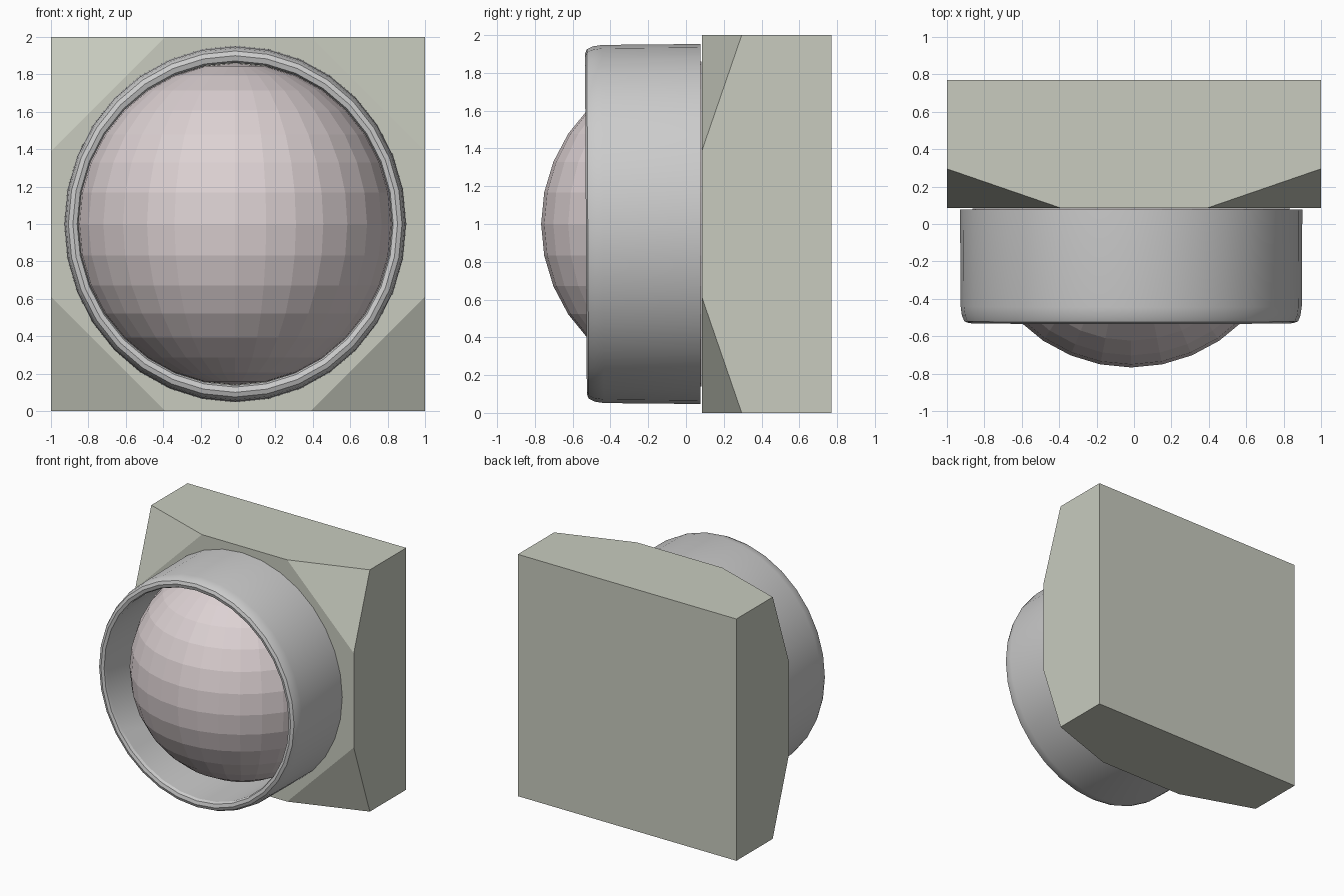
import bpy, bmesh, math
from mathutils import Vector

if "Cube" in bpy.data.objects:
    bpy.data.objects.remove(bpy.data.objects["Cube"])

CX, CZ, FACE = -0.015, 1.0, 0.083   # lamp centre and mounting plane


def finish(name, bm, color=None, smooth=False):
    bmesh.ops.recalc_face_normals(bm, faces=bm.faces)
    me = bpy.data.meshes.new(name)
    bm.to_mesh(me)
    bm.free()
    ob = bpy.data.objects.new(name, me)
    bpy.context.collection.objects.link(ob)
    if color:
        mat = bpy.data.materials.new(name + "_paint")
        mat.diffuse_color = (*color, 1)
        mat.use_nodes = True
        mat.node_tree.nodes["Principled BSDF"].inputs["Base Color"].default_value = mat.diffuse_color
        me.materials.append(mat)
    if smooth:
        bpy.context.view_layer.objects.active = ob
        ob.select_set(True)
        bpy.ops.object.shade_smooth_by_angle(angle=math.radians(20))
        ob.select_set(False)
    return ob


# backing block with its four front corners sliced off
bm = bmesh.new()
bmesh.ops.create_cube(bm, size=1)
for v in bm.verts:
    v.co = Vector((v.co.x * 2, 0.4275 + v.co.y * 0.685, 1 + v.co.z * 2))
for sx in (-1, 1):
    for sz in (-1, 1):
        a = Vector((sx, 0.085, 1 + sz * 0.39))
        b = Vector((sx * 0.39, 0.085, 1 + sz))
        c = Vector((sx, 0.295, 1 + sz))
        n = (b - a).cross(c - a).normalized()
        if n.y > 0:
            n = -n
        bmesh.ops.bisect_plane(bm, geom=bm.verts[:] + bm.edges[:] + bm.faces[:],
                               plane_co=a, plane_no=n, clear_outer=True)
        bmesh.ops.holes_fill(bm, edges=[e for e in bm.edges if e.is_boundary], sides=0)
finish("backing_block", bm, (0.58, 0.60, 0.52))

# hollow oval bezel: (x radius, z radius, y) profile swept round the lamp axis
profile = [(0.915, 0.953, 0.078), (0.912, 0.948, -0.44), (0.905, 0.94, -0.49),
           (0.892, 0.925, -0.52), (0.868, 0.90, -0.53), (0.845, 0.872, -0.522),
           (0.838, 0.862, -0.50), (0.838, 0.862, 0.078)]
SEG = 32
bm = bmesh.new()
rings = []
for rx, rz, y in profile:
    ring = []
    for i in range(SEG):
        t = 2 * math.pi * i / SEG
        lean = -0.005 * math.sin(t) if y < -0.4 else 0
        ring.append(bm.verts.new((CX + rx * math.cos(t), y + lean, CZ + rz * math.sin(t))))
    rings.append(ring)
for k, r in enumerate(rings):
    q = rings[(k + 1) % len(rings)]
    for i in range(SEG):
        j = (i + 1) % SEG
        bm.faces.new((r[i], r[j], q[j], q[i]))
finish("bezel", bm, smooth=True)

# faceted half-dome lens, poles at top and bottom
bm = bmesh.new()
bmesh.ops.create_uvsphere(bm, u_segments=32, v_segments=16, radius=1)
bmesh.ops.bisect_plane(bm, geom=bm.verts[:] + bm.edges[:] + bm.faces[:],
                       plane_co=(0, 0, 0), plane_no=(0, 1, 0), clear_outer=True)
bmesh.ops.holes_fill(bm, edges=[e for e in bm.edges if e.is_boundary], sides=0)
for v in bm.verts:
    v.co = Vector((CX + v.co.x * 0.848, FACE + v.co.y * 0.85, CZ + v.co.z * 0.86))
finish("lens", bm, (0.72, 0.64, 0.65))
